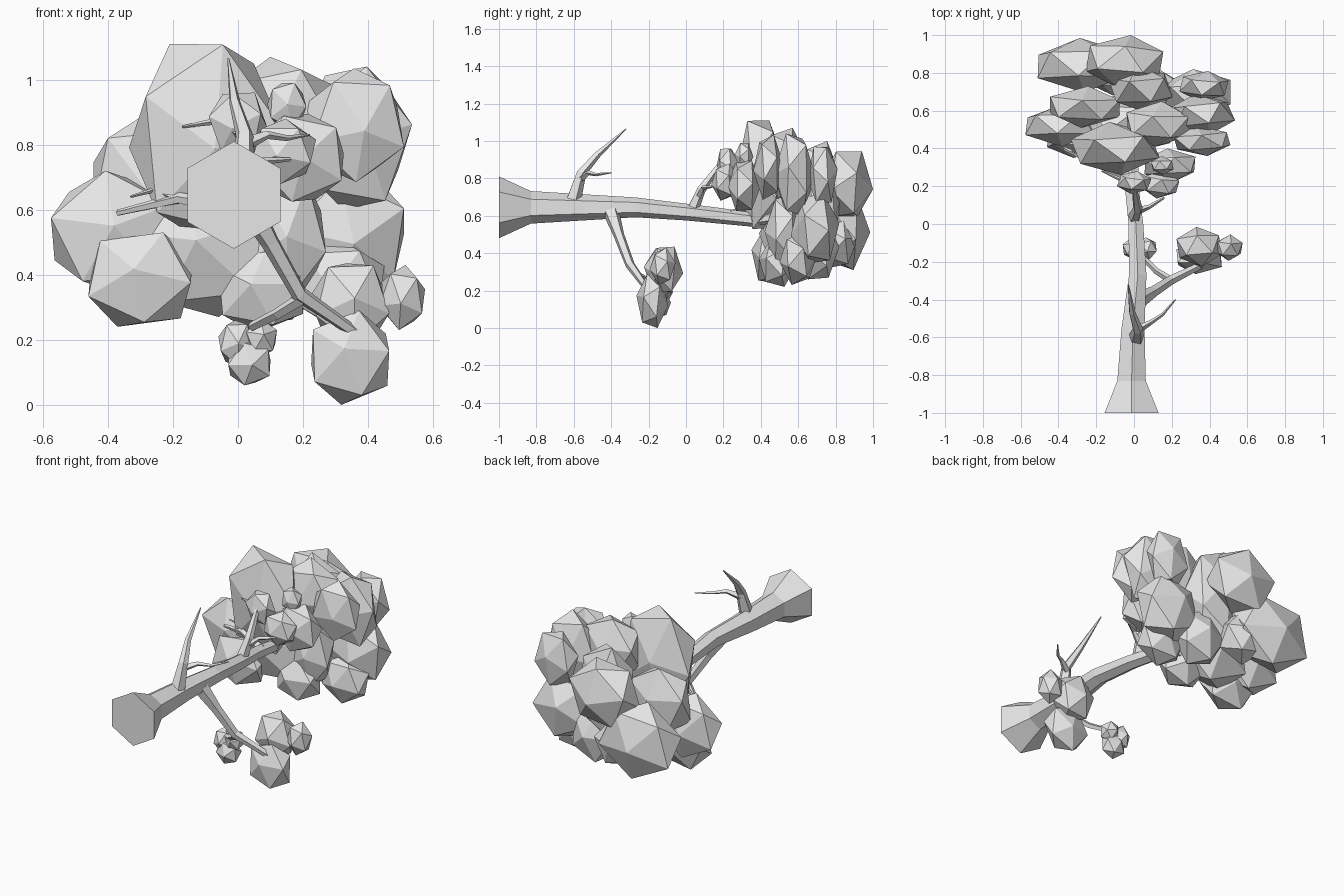
import bpy
import bmesh
import math
import random
from mathutils import Vector, Euler

random.seed(5)

default_cube = bpy.data.objects.get("Cube")
if default_cube:
    bpy.data.objects.remove(default_cube, do_unlink=True)

# Single plain grey colour
grey = bpy.data.materials.new("plain grey")
grey.use_nodes = True
grey.diffuse_color = (.8, .8, .8, 1)
grey.node_tree.nodes["Principled BSDF"].inputs["Base Color"].default_value = grey.diffuse_color


def finish(bm, name):
    """Turn a bmesh into a flat shaded grey object."""
    bmesh.ops.recalc_face_normals(bm, faces=bm.faces)
    mesh = bpy.data.meshes.new(name)
    bm.to_mesh(mesh)
    bm.free()
    mesh.materials.append(grey)
    obj = bpy.data.objects.new(name, mesh)
    bpy.context.scene.collection.objects.link(obj)
    return obj


def limb(name, path, sides):
    """Loft a tapering polygon tube through (x, y, z, radius) stations."""
    bm = bmesh.new()
    points = [Vector(station[:3]) for station in path]
    overall = (points[-1] - points[0]).normalized()
    reference = Vector((0, 0, 1)) if abs(overall.z) < .8 else Vector((0, 1, 0))
    rings = []
    for i, (point, station) in enumerate(zip(points, path)):
        before, after = points[max(i - 1, 0)], points[min(i + 1, len(points) - 1)]
        direction = (after - before).normalized()
        # Trunk rings are all cut square
        if name == "trunk":
            direction = Vector((0, 1, 0))
        across = direction.cross(reference).normalized()
        up = across.cross(direction)
        ring = []
        for k in range(sides):
            angle = math.tau * k / sides
            offset = up * math.cos(angle) + across * math.sin(angle)
            ring.append(bm.verts.new(point + offset * station[3]))
        rings.append(ring)
    for lower, upper in zip(rings, rings[1:]):
        for k in range(sides):
            n = (k + 1) % sides
            bm.faces.new((lower[k], lower[n], upper[n], upper[k]))
    bm.faces.new(rings[0])
    bm.faces.new(rings[-1])
    return finish(bm, name)


def leaf_clump(name, centre, half_size):
    """An icosahedron, poles roughly along y, fitted to a box of the given half size."""
    bm = bmesh.new()
    bmesh.ops.create_icosphere(bm, subdivisions=1, radius=1)
    spin = Euler((0, 0, random.uniform(0, math.tau))).to_matrix()
    tilt = Euler((math.pi / 2 + random.uniform(-.2, .2), 0, random.uniform(-.2, .2))).to_matrix()
    bmesh.ops.rotate(bm, verts=bm.verts, matrix=tilt @ spin)
    for axis in range(3):
        reach = max(abs(v.co[axis]) for v in bm.verts)
        for v in bm.verts:
            v.co[axis] = centre[axis] + v.co[axis] / reach * half_size[axis]
    return finish(bm, name)


def leaf_cluster(name, clumps):
    for number, clump in enumerate(clumps, start=1):
        leaf_clump(f"{name}_{number}", clump[:3], clump[3:])


# Trunk lying along y, flared at its foot
limb("trunk", [
    (-.013, -1, .645, .165),
    (-.013, -.83, .645, .087),
    (-.005, -.55, .645, .07),
    (.02, -.27, .645, .053),
    (.01, 0, .62, .045),
    (-.01, .18, .6, .042),
    (-.01, .35, .58, .038),
    (0, .55, .6, .025),
], sides=6)

# Bare upper branch with its twigs
limb("bare_branch", [
    (.01, -.61, .66, .045),
    (.02, -.56, .83, .028),
    (-.01, -.47, .93, .018),
    (-.03, -.32, 1.065, .003),
], sides=5)
limb("bare_branch_twig", [
    (.02, -.56, .8, .022),
    (.09, -.52, .83, .013),
    (.15, -.48, .82, .009),
    (.22, -.4, .83, .003),
], sides=4)

# Hanging lower branch and its fork
limb("hanging_branch", [
    (.03, -.4, .62, .045),
    (.1, -.36, .5, .03),
    (.19, -.3, .34, .026),
    (.37, -.21, .215, .018),
], sides=5)
limb("hanging_branch_fork", [
    (.2, -.3, .33, .02),
    (.12, -.25, .28, .017),
    (.04, -.17, .24, .014),
], sides=4)

# Branches at the foot of the crown
limb("crown_branch", [
    (0, .03, .62, .035),
    (.02, .08, .74, .026),
    (0, .2, .9, .012),
], sides=5)
limb("crown_twig_right", [
    (.02, .07, .7, .02),
    (.08, .09, .75, .012),
    (.16, .14, .755, .006),
], sides=4)
limb("crown_twig_left", [
    (.01, .16, .83, .014),
    (-.08, .24, .87, .01),
    (-.17, .28, .855, .004),
], sides=4)
limb("crown_side_branch", [
    (0, .24, .6, .03),
    (-.18, .31, .635, .018),
    (-.37, .4, .59, .01),
], sides=5)
limb("crown_side_twig", [
    (-.18, .31, .63, .014),
    (-.26, .35, .66, .008),
    (-.33, .39, .64, .004),
], sides=4)

# Main crown: centre followed by half size, squashed along the trunk
leaf_cluster("crown_leaves", [
    (-.1, .4, .82, .235, .14, .29),
    (.36, .44, .86, .15, .08, .175),
    (.36, .58, .82, .175, .11, .22),
    (.37, .73, .82, .13, .08, .15),
    (-.385, .52, .53, .19, .11, .19),
    (-.3, .45, .385, .16, .1, .145),
    (.335, .69, .53, .175, .13, .185),
    (.31, .6, .37, .14, .1, .14),
    (.07, .49, .35, .13, .1, .13),
    (-.1, .54, .48, .24, .15, .21),
    (.13, .53, .88, .17, .12, .19),
    (.14, .52, .52, .13, .1, .2),
])
leaf_cluster("back_leaves", [
    (.035, .72, .71, .17, .125, .29),
    (-.26, .62, .69, .185, .11, .21),
    (-.05, .86, .77, .205, .14, .175),
    (-.275, .84, .53, .235, .145, .22),
    (.12, .7, .42, .14, .12, .16),
    (-.11, .8, .46, .14, .12, .14),
])
leaf_cluster("inner_leaves", [
    (.19, .31, .76, .135, .09, .135),
    (0, .22, .87, .09, .06, .09),
    (.14, .21, .78, .1, .075, .1),
    (.15, .31, .92, .06, .05, .07),
])

# Tufts on the hanging branch
leaf_cluster("hanging_leaves", [
    (.345, -.18, .145, .12, .085, .145),
    (.345, -.12, .31, .12, .105, .125),
    (.505, -.125, .33, .07, .07, .1),
])
leaf_cluster("small_leaves", [
    (-.005, -.13, .19, .055, .06, .07),
    (.035, -.14, .13, .065, .06, .07),
    (.07, -.13, .205, .05, .06, .06),
])
